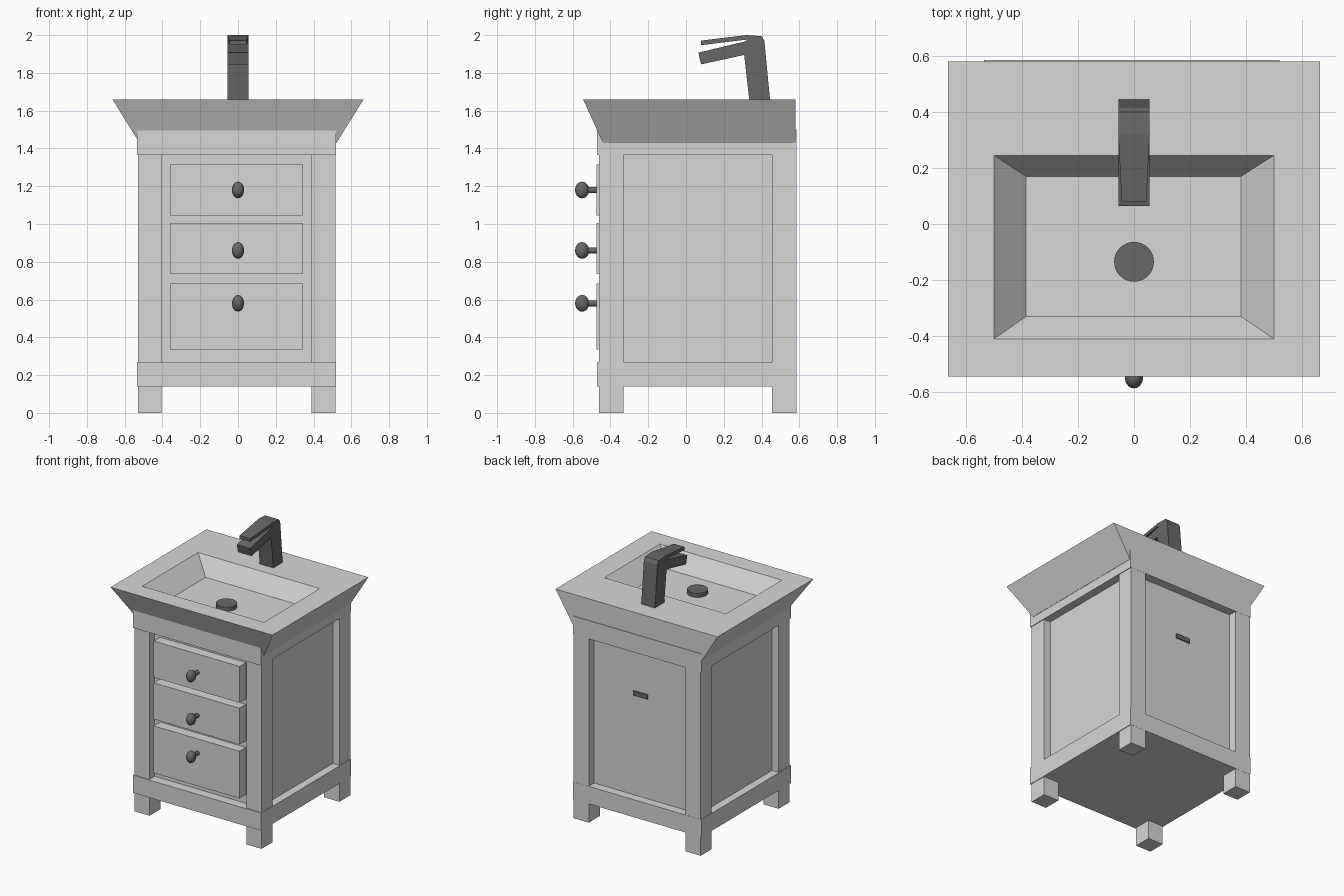
import bpy, bmesh, math
from mathutils import Matrix

old = bpy.data.objects.get("Cube")
if old:
    bpy.data.objects.remove(old, do_unlink=True)


def material(name, value):
    m = bpy.data.materials.new(name)
    m.use_nodes = True
    colour = (value, value, value, 1)
    m.diffuse_color = colour
    m.node_tree.nodes["Principled BSDF"].inputs["Base Color"].default_value = colour
    return m


PALE = material("pale grey", 0.68)
DARK = material("dark grey", 0.14)


def finish(name, bm, mat, smooth=False):
    bmesh.ops.recalc_face_normals(bm, faces=bm.faces[:])
    mesh = bpy.data.meshes.new(name)
    bm.to_mesh(mesh)
    bm.free()
    mesh.materials.append(mat)
    for p in mesh.polygons:
        p.use_smooth = smooth
    ob = bpy.data.objects.new(name, mesh)
    bpy.context.collection.objects.link(ob)
    return ob


def box(name, xs, ys, zs, mat=PALE):
    bm = bmesh.new()
    bmesh.ops.create_cube(bm, size=1)
    for v in bm.verts:
        v.co = [r[0] if c < 0 else r[1] for c, r in zip(v.co, (xs, ys, zs))]
    return finish(name, bm, mat)


def loft(name, rings, mat):
    """Skin through rings of points and cap both ends."""
    bm = bmesh.new()
    loops = [[bm.verts.new(p) for p in ring] for ring in rings]
    n = len(loops[0])
    for a, b in zip(loops, loops[1:]):
        for i in range(n):
            j = (i + 1) % n
            bm.faces.new((a[i], a[j], b[j], b[i]))
    bm.faces.new(loops[0])
    bm.faces.new(loops[-1])
    return finish(name, bm, mat)


def rect(x0, x1, y0, y1, z):
    return [(x0, y0, z), (x1, y0, z), (x1, y1, z), (x0, y1, z)]


def cylinder(name, radius, depth, matrix, mat, segments=32):
    bm = bmesh.new()
    bmesh.ops.create_cone(bm, cap_ends=True, segments=segments, radius1=radius,
                          radius2=radius, depth=depth, matrix=matrix)
    ob = finish(name, bm, mat)
    for p in ob.data.polygons:
        p.use_smooth = len(p.vertices) == 4
    return ob


# Cabinet: recessed body, corner posts and solid rail bands
box("cabinet_body", (-0.475, 0.46), (-0.40, 0.52), (0.2, 1.45))
for side, xs in (("right", (-0.53, -0.405)), ("left", (0.39, 0.515))):
    for end, ys in (("front", (-0.46, -0.33)), ("back", (0.455, 0.584))):
        box(f"{end}_{side}_leg", xs, ys, (0, 1.499))
for name, zs in (("bottom_rail", (0.14, 0.27)), ("top_rail", (1.365, 1.5))):
    box(name, (-0.535, 0.52), (-0.47, 0.585), zs)

# Drawers with round knobs
drawers = (("top", 1.045, 1.315, 1.18), ("middle", 0.735, 1.005, 0.86),
           ("bottom", 0.335, 0.685, 0.58))
for name, low, high, knob_z in drawers:
    box(f"{name}_drawer", (-0.36, 0.345), (-0.475, -0.39), (low, high))
    cylinder(f"{name}_knob_stem", 0.016, 0.09,
             Matrix.Translation((0, -0.505, knob_z)) @ Matrix.Rotation(math.pi / 2, 4, "X"),
             DARK, 16)
    bm = bmesh.new()
    bmesh.ops.create_uvsphere(bm, u_segments=24, v_segments=14, radius=1,
                              matrix=Matrix.Translation((0, -0.55, knob_z))
                              @ Matrix.Diagonal((0.032, 0.037, 0.044, 1)))
    finish(f"{name}_knob", bm, DARK, True)

# Small plate on the back panel
box("back_plate", (-0.05, 0.065), (0.515, 0.528), (1.01, 1.045), DARK)

# Flared sink top with sloped basin
loft("sink", [rect(-0.522, 0.522, -0.44, 0.58, 1.43),
              rect(-0.665, 0.665, -0.545, 0.58, 1.66),
              rect(-0.5, 0.5, -0.41, 0.245, 1.66),
              rect(-0.385, 0.382, -0.33, 0.17, 1.535)], PALE)
cylinder("drain", 0.071, 0.04, Matrix.Translation((0, -0.135, 1.545)), DARK)

# Faucet: side profile extruded across x, plus a tapered lever
W = 0.056
profile = [(0.335, 1.655), (0.445, 1.655), (0.415, 1.97), (0.40, 1.995), (0.32, 2.0),
           (0.32, 1.968), (0.065, 1.907), (0.08, 1.845), (0.308, 1.895)]
loft("faucet", [[(x, y, z) for y, z in profile] for x in (-W, W)], DARK)


def lever_end(w, y, low, high):
    return [(-w, y, low), (w, y, low), (w, y, high), (-w, y, high)]


loft("faucet_lever", [lever_end(0.044, 0.08, 1.947, 1.971),
                      lever_end(W, 0.32, 1.976, 2.0)], DARK)
